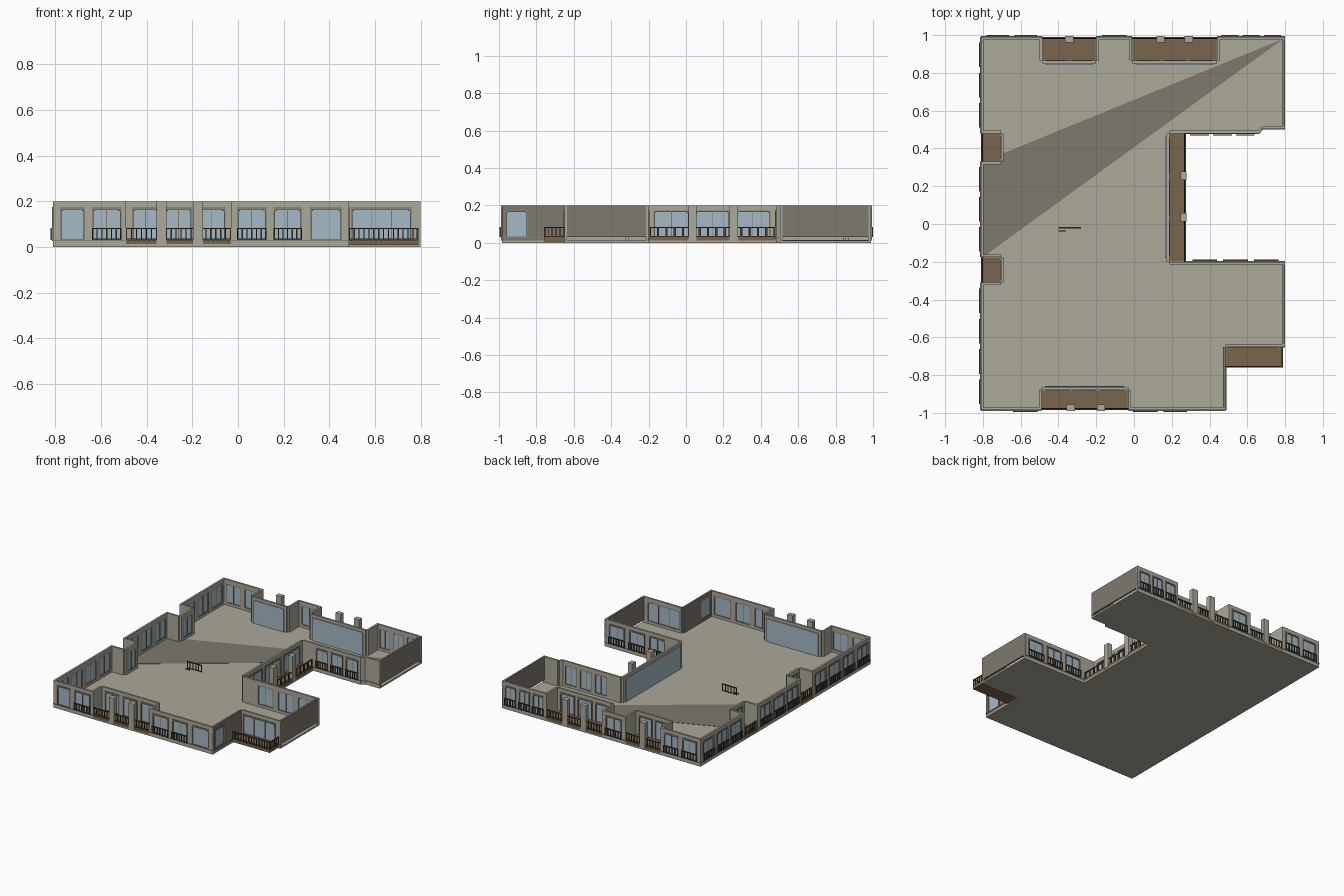
import bpy, bmesh
from mathutils import Vector

cube = bpy.data.objects.get("Cube")
if cube:
    bpy.data.objects.remove(cube)


def srgb(*c):
    return tuple((v / 255 / 12.92) if v < 11 else ((v / 255 + 0.055) / 1.055) ** 2.4 for v in c) + (1,)


def material(name, *c):
    m = bpy.data.materials.new(name)
    m.use_nodes = True
    m.diffuse_color = srgb(*c)
    m.node_tree.nodes["Principled BSDF"].inputs["Base Color"].default_value = srgb(*c)
    return m


stone = material("pale stone", 172, 168, 154)
dark = material("dark stone", 126, 120, 111)
trim = material("grey trim", 134, 131, 120)
glass = material("blue glass", 165, 186, 198)
wood = material("deck wood", 122, 101, 75)
frame = material("brown frame", 140, 118, 92)
rail = material("dark rail", 76, 60, 46)

parts = {}
SLAB, SILL, HEAD, TOP = 0.012, 0.03, 0.17, 0.2
THICK = 0.014


def part(name, mat):
    if name not in parts:
        parts[name] = (bmesh.new(), mat)
    return parts[name][0]


class Run:
    """A straight stretch of facade; outside lies to the right of p -> q."""

    def __init__(self, p, q):
        self.p, d = Vector(p), Vector(q) - Vector(p)
        self.length = d.length
        self.u = d.normalized()
        self.n = Vector((self.u.y, -self.u.x))

    def box(self, name, mat, s0, s1, d0, d1, z0, z1):
        bm = part(name, mat)
        foot = [self.p + self.u * s + self.n * d for s, d in ((s0, d0), (s0, d1), (s1, d1), (s1, d0))]
        low = [bm.verts.new((v.x, v.y, z0)) for v in foot]
        high = [bm.verts.new((v.x, v.y, z1)) for v in foot]
        bm.faces.new(low)
        bm.faces.new(high[::-1])
        for i in range(4):
            j = (i + 1) % 4
            bm.faces.new((low[i], high[i], high[j], low[j]))

    def railing(self, s0, s1, d=0.008, step=0.022, w=0.005):
        self.box("railings", rail, s0, s1, d - 0.003, d + 0.003, 0.078, 0.084)
        self.box("railings", rail, s0, s1, d - 0.003, d + 0.003, 0.032, 0.036)
        n = max(2, round((s1 - s0) / step))
        for i in range(n + 1):
            s = s0 + (s1 - s0 - w) * i / n
            self.box("railings", rail, s, s + w, d - 0.003, d + 0.003, SILL, 0.08)

    def window(self, a, b, panes):
        self.box("window_glass", glass, a, b, -0.009, -0.005, SILL, HEAD)
        # Raised surround with stepped top corners
        for s in (a, b - 0.007):
            self.box("window_surrounds", trim, s, s + 0.007, -THICK, 0.004, SILL, HEAD)
        self.box("window_surrounds", trim, a, b, -THICK, 0.004, HEAD - 0.006, HEAD + 0.004)
        for s in (a + 0.007, b - 0.013):
            self.box("window_surrounds", trim, s, s + 0.006, -THICK, 0.004, HEAD - 0.012, HEAD - 0.006)
        self.box("window_frames", frame, a, b, -0.012, -0.002, SILL, SILL + 0.004)
        for i in range(1, panes):
            s = a + (b - a) * i / panes
            self.box("window_frames", frame, s - 0.002, s + 0.002, -0.012, -0.002, SILL, HEAD - 0.006)

    def wall(self, windows=(), mat=stone, base=SLAB, name="outer_walls"):
        """Windows are (start, end, panes, has_railing) along the run."""
        s = 0
        for a, b, panes, railed in windows:
            self.box(name, mat, s, a, -THICK, 0, base, TOP)
            self.box(name, mat, a, b, -THICK, 0, HEAD, TOP)
            self.box(name, mat, a, b, -THICK, 0, base, SILL)
            self.window(a, b, panes)
            if railed:
                self.railing(a, b)
            s = b
        self.box(name, mat, s, self.length, -THICK, 0, base, TOP)
        if base == SLAB:
            self.box("plinth_band", trim, 0, self.length, 0, 0.004, SILL - 0.004, SILL)

    def even(self, count, width, panes=2, railed=True):
        gap = (self.length - count * width) / (count + 1)
        return [(gap + i * (gap + width), gap + i * (gap + width) + width, panes, railed) for i in range(count)]


outline = []


def straight(p, q, count=0, width=0.12, windows=None):
    outline.append(p)
    run = Run(p, q)
    run.wall(windows or run.even(count, width))


def recess(p, q, depth, count, width, pillars=(), step=0.022, w=0.005, inner=True):
    """A balcony cut into the facade: back wall, cheeks, deck, railing, pillars."""
    outline.append(p)
    front = Run(p, q)
    length = front.length
    a, b = front.p - front.n * depth, Vector(q) - front.n * depth
    Run(p, a).wall()
    back = Run(a, b)
    back.wall(back.even(count, width, 2, False))
    Run(b, q).wall()
    if inner:
        back.box("inner_glazing", glass, 0.02, length - 0.02, -0.022, -0.016, SLAB, HEAD + 0.01)
    front.box("balcony_decks", wood, 0, length, -depth, -0.002, SLAB, SILL)
    front.railing(0, length, -0.008, step, w)
    for s in pillars:
        front.box("balcony_pillars", stone, s - 0.022, s + 0.022, -0.03, 0.004, SLAB, TOP)


# Front facade
straight((-0.81, -0.985), (-0.49, -0.985), windows=[(0.03, 0.14, 1, False), (0.17, 0.3, 2, True)])
recess((-0.49, -0.985), (-0.03, -0.985), 0.105, 3, 0.12, (0.155, 0.315))
straight((-0.03, -0.985), (0.485, -0.985),
         windows=[(0.025, 0.155, 2, True), (0.185, 0.31, 2, True), (0.345, 0.485, 1, False)])

# Front corner step with projecting balcony
outline.append((0.485, -0.985))
Run((0.485, -0.985), (0.485, -0.65)).wall([(0.02, 0.14, 1, False)], dark, name="dark_walls")
straight((0.485, -0.65), (0.8, -0.65), windows=[(0.01, 0.275, 3, False)])
porch = Run((0.485, -0.76), (0.79, -0.76))
porch.box("balcony_decks", wood, 0, porch.length, -0.11, 0, 0.008, SILL)
porch.railing(0, porch.length, -0.005)
Run((0.79, -0.76), (0.79, -0.65)).railing(0, 0.11, -0.005)

# Two wings around the courtyard, with blank end walls
outline.append((0.8, -0.65))
Run((0.8, -0.65), (0.8, -0.2)).wall((), dark, SILL, "dark_walls")
straight((0.8, -0.2), (0.275, -0.2), 3, 0.13)
recess((0.275, -0.2), (0.275, 0.48), 0.088, 3, 0.19, (0.235, 0.455), 0.045, 0.012)
straight((0.275, 0.48), (0.66, 0.48), 3, 0.1)
straight((0.66, 0.48), (0.68, 0.503))
straight((0.68, 0.503), (0.8, 0.503))
outline.append((0.8, 0.503))
Run((0.8, 0.503), (0.8, 0.99)).wall((), dark, SILL, "dark_walls")

# Back facade
straight((0.8, 0.99), (0.44, 0.99), 3, 0.09)
recess((0.44, 0.99), (-0.01, 0.99), 0.125, 3, 0.12, (0.15, 0.3))
straight((-0.01, 0.99), (-0.2, 0.99), 1, 0.13)
recess((-0.2, 0.99), (-0.485, 0.99), 0.125, 2, 0.11, (0.142,))
straight((-0.485, 0.99), (-0.81, 0.99), 2, 0.12)

# Long side facade
straight((-0.81, 0.99), (-0.81, 0.48), 3, 0.13)
recess((-0.81, 0.48), (-0.81, 0.33), 0.105, 1, 0.11, inner=False)
straight((-0.81, 0.33), (-0.81, -0.175), 3, 0.13)
recess((-0.81, -0.175), (-0.81, -0.31), 0.105, 1, 0.1, inner=False)
straight((-0.81, -0.31), (-0.81, -0.985), 4, 0.13)

# Floor slab and the darker wedge of flooring
def plate(name, mat, points, z0, z1):
    bm = part(name, mat)
    face = bm.faces.new([bm.verts.new((x, y, z0)) for x, y in points])
    top = bmesh.ops.extrude_face_region(bm, geom=[face])["geom"]
    for v in top:
        if isinstance(v, bmesh.types.BMVert):
            v.co.z = z1


plate("floor_slab", stone, outline, 0, SLAB)
plate("floor_wedge", dark, [(0.79, 0.98), (-0.8, 0.33), (-0.8, -0.175)], SLAB, SLAB + 0.002)

# Small loose railing in the middle of the floor
Run((-0.4, -0.02), (-0.28, -0.02)).railing(0, 0.12, 0)
Run((-0.4, -0.035), (-0.36, -0.035)).box("railings", rail, 0, 0.04, 0, 0.006, SILL, 0.036)

for name, (bm, mat) in parts.items():
    bmesh.ops.recalc_face_normals(bm, faces=bm.faces)
    mesh = bpy.data.meshes.new(name)
    bm.to_mesh(mesh)
    bm.free()
    mesh.materials.append(mat)
    bpy.context.collection.objects.link(bpy.data.objects.new(name, mesh))
